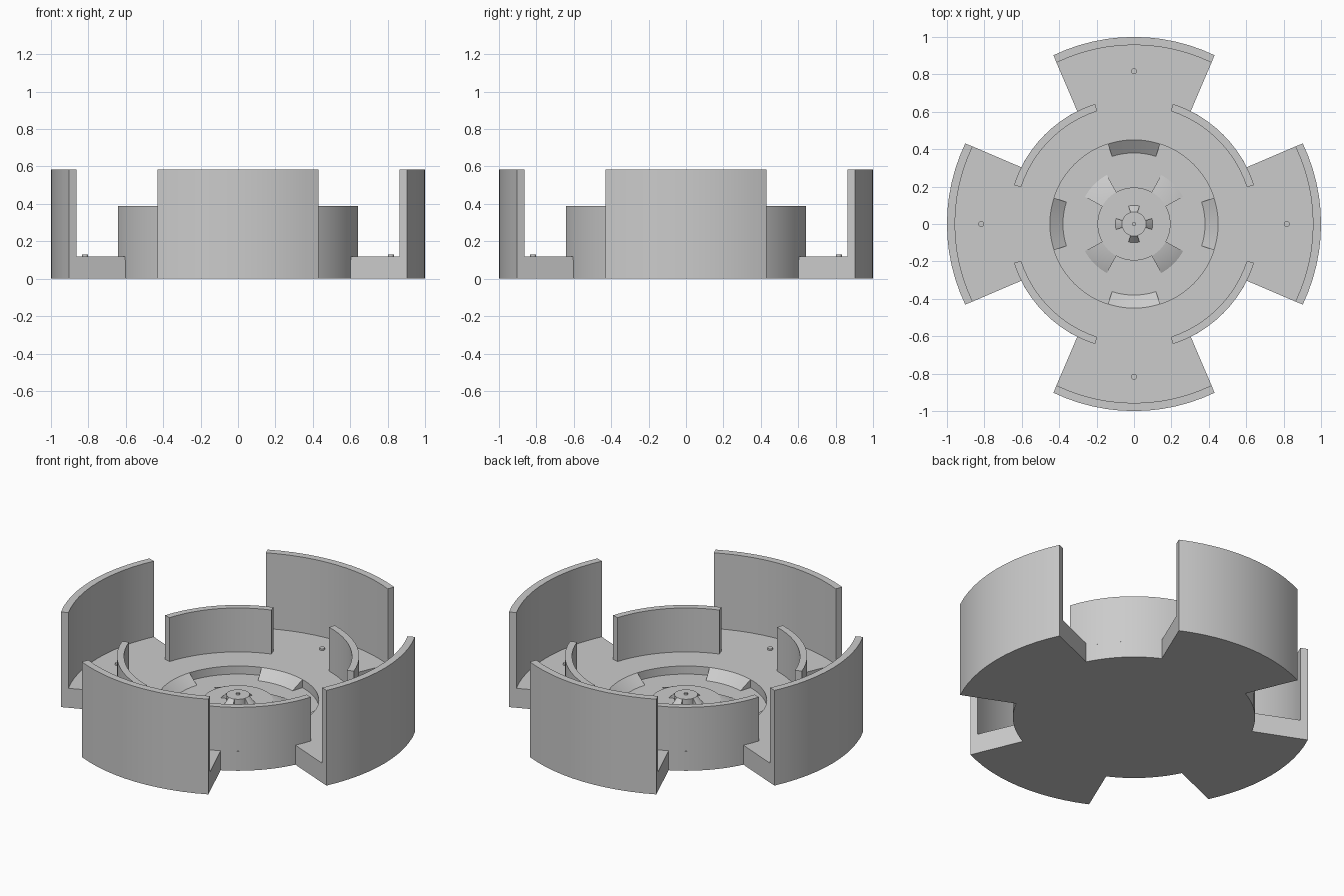
import bpy, bmesh, math

if "Cube" in bpy.data.objects:
    bpy.data.objects.remove(bpy.data.objects["Cube"], do_unlink=True)

grey = bpy.data.materials.new("plain grey")
grey.use_nodes = True
colour = (0.6, 0.6, 0.6, 1)
grey.diffuse_color = colour
grey.node_tree.nodes["Principled BSDF"].inputs["Base Color"].default_value = colour


def finish(name, bm):
    bmesh.ops.remove_doubles(bm, verts=bm.verts, dist=0.0001)
    bmesh.ops.recalc_face_normals(bm, faces=bm.faces)
    mesh = bpy.data.meshes.new(name)
    bm.to_mesh(mesh)
    bm.free()
    mesh.materials.append(grey)
    obj = bpy.data.objects.new(name, mesh)
    bpy.context.collection.objects.link(obj)
    bpy.ops.object.select_all(action='DESELECT')
    obj.select_set(True)
    bpy.context.view_layer.objects.active = obj
    bpy.ops.object.shade_smooth_by_angle(angle=math.radians(30))
    return obj


def sector(name, profile, centre, half_inner, half_outer, segments):
    """Sweep a closed (radius, height) profile through an arc around z."""
    bm = bmesh.new()
    radii = [r for r, z in profile]
    low, high = min(radii), max(radii)
    rows = []
    for i in range(segments + 1):
        t = 2 * i / segments - 1
        row = []
        for r, z in profile:
            half = half_inner + (half_outer - half_inner) * (r - low) / (high - low)
            a = math.radians(centre + t * half)
            row.append(bm.verts.new((r * math.cos(a), r * math.sin(a), z)))
        rows.append(row)
    n = len(profile)
    for a, b in zip(rows, rows[1:]):
        for k in range(n):
            bm.faces.new((a[k], a[(k + 1) % n], b[(k + 1) % n], b[k]))
    bm.faces.new(rows[0])
    bm.faces.new(rows[-1])
    return finish(name, bm)


def lathe(name, profile, segments, x=0, y=0):
    """Spin an open profile, with both ends on the axis, into a solid."""
    bm = bmesh.new()
    verts = [bm.verts.new((r, 0, z)) for r, z in profile]
    edges = [bm.edges.new(pair) for pair in zip(verts, verts[1:])]
    bmesh.ops.spin(bm, geom=verts + edges, cent=(0, 0, 0), axis=(0, 0, 1),
                   angle=math.tau, steps=segments, use_merge=True)
    obj = finish(name, bm)
    obj.location = (x, y, 0)
    return obj


FLOOR, PLATE, HUB = 0.07, 0.12, 0.155

# Round base with a sunken ring, a raised centre disc and a small hub
lathe("base_plate", [(0, 0), (0.675, 0), (0.675, PLATE), (0.45, PLATE), (0.45, FLOOR),
                     (0.195, FLOOR), (0.195, PLATE), (0.065, PLATE), (0.065, HUB), (0, HUB)], 72)
lathe("hub_pin", [(0, HUB - 0.01), (0.01, HUB - 0.01), (0.01, HUB + 0.01), (0, HUB + 0.01)], 16)

arm = [(0.66, 0), (1, 0), (1, 0.585), (0.957, 0.585), (0.957, PLATE), (0.66, PLATE)]
inner_wall = [(0.635, 0.1), (0.675, 0.1), (0.675, 0.39), (0.635, 0.39)]
outer_ramp = [(0.38, FLOOR), (0.455, FLOOR), (0.455, PLATE), (0.45, PLATE)]
disc_ramp = [(0.19, FLOOR), (0.3, FLOOR), (0.195, PLATE), (0.19, PLATE)]
hub_ramp = [(0.06, PLATE), (0.1, PLATE), (0.065, HUB), (0.06, HUB)]

for side, angle in (("left", 0), ("back", 90), ("right", 180), ("front", 270)):
    # Arm with its tall curved outer wall and a locating pin
    sector(side + "_arm", arm, angle, 26.8, 25.5, 12)
    a = math.radians(angle)
    lathe(side + "_pin", [(0, 0.11), (0.016, 0.11), (0.016, 0.13), (0, 0.13)], 16,
          0.817 * math.cos(a), 0.817 * math.sin(a))
    # Curved inner wall between the arms
    sector(side + "_inner_wall", inner_wall, angle + 45, 27, 27, 12)
    # Sloped ramps of the sunken ring, centre disc and hub
    sector(side + "_outer_ramp", outer_ramp, angle, 18, 18, 8)
    sector(side + "_disc_ramp", disc_ramp, angle + 45, 16, 16, 8)
    sector(side + "_hub_ramp", hub_ramp, angle, 17, 17, 6)
